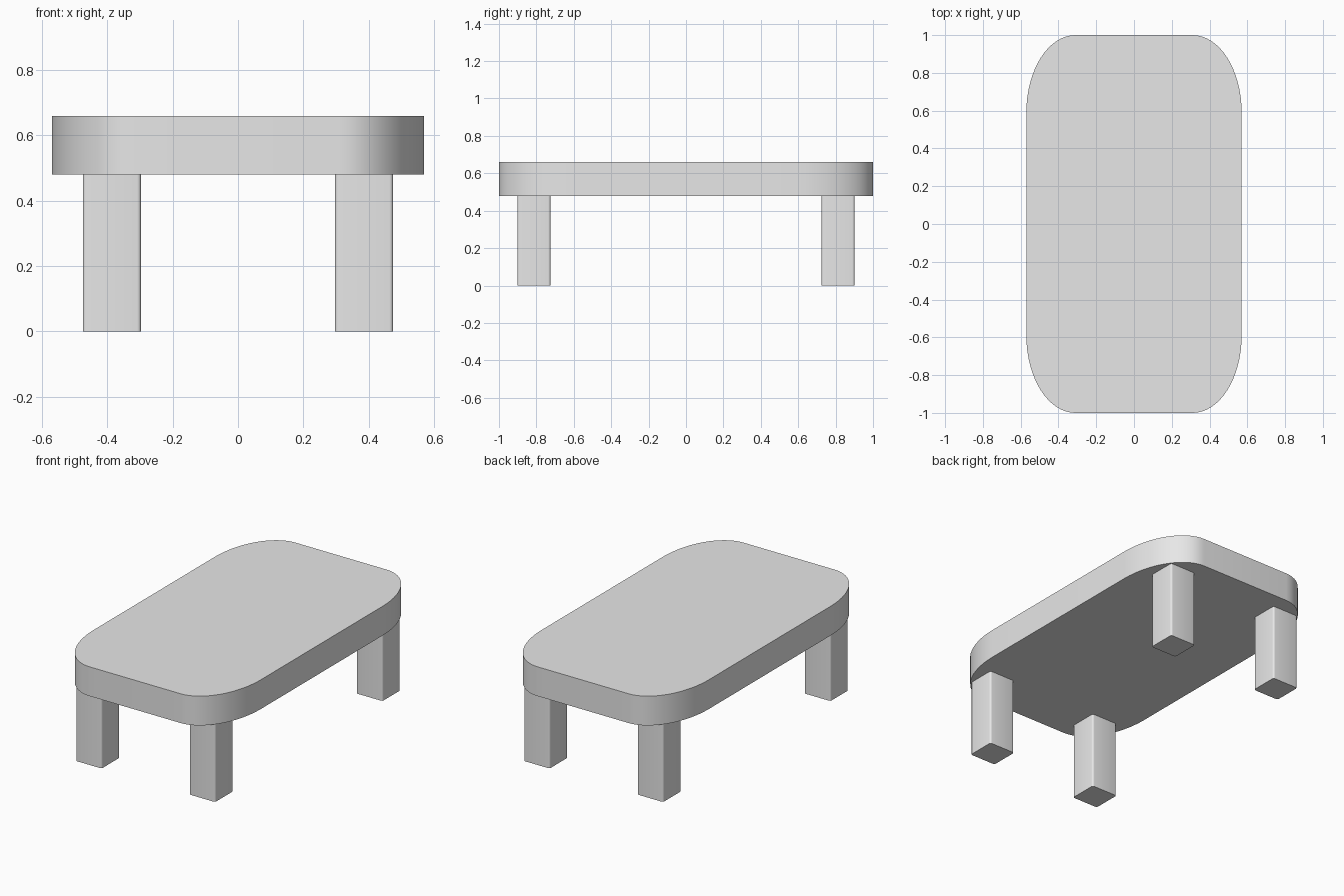
import bpy
import bmesh
import math

cube = bpy.data.objects.get("Cube")
if cube:
    bpy.data.objects.remove(cube, do_unlink=True)

grey = bpy.data.materials.new("light_grey")
grey.use_nodes = True
grey.diffuse_color = (0.8, 0.8, 0.8, 1)
grey.node_tree.nodes["Principled BSDF"].inputs["Base Color"].default_value = (0.8, 0.8, 0.8, 1)


def rounded_slab(name, center, half, radius, z0, z1, steps):
    """Extrude a rectangle whose corners are quarter ellipses."""
    bm = bmesh.new()
    ring = []
    for quarter, (sx, sy) in enumerate([(1, 1), (-1, 1), (-1, -1), (1, -1)]):
        for i in range(steps + 1):
            a = math.pi / 2 * (quarter + i / steps)
            x = center[0] + sx * (half[0] - radius[0]) + radius[0] * math.cos(a)
            y = center[1] + sy * (half[1] - radius[1]) + radius[1] * math.sin(a)
            ring.append(bm.verts.new((x, y, z0)))
    base = bm.faces.new(ring)
    top = bmesh.ops.extrude_face_region(bm, geom=[base], use_keep_orig=True)
    verts = [v for v in top["geom"] if isinstance(v, bmesh.types.BMVert)]
    bmesh.ops.translate(bm, verts=verts, vec=(0, 0, z1 - z0))
    bmesh.ops.recalc_face_normals(bm, faces=bm.faces)
    mesh = bpy.data.meshes.new(name)
    bm.to_mesh(mesh)
    bm.free()
    mesh.materials.append(grey)
    obj = bpy.data.objects.new(name, mesh)
    bpy.context.collection.objects.link(obj)
    bpy.ops.object.select_all(action="DESELECT")
    obj.select_set(True)
    bpy.context.view_layer.objects.active = obj
    bpy.ops.object.shade_smooth_by_angle(angle=math.radians(40))
    return obj


# Thick top with broad elliptical corners
TOP_BOTTOM = 0.48
rounded_slab("table_top", (0, 0), (0.57, 1.0), (0.26, 0.41), TOP_BOTTOM, 0.66, 16)

# Four square legs with slightly softened edges
for side, sx in (("left", 1), ("right", -1)):
    for end, sy in (("front", -1), ("back", 1)):
        rounded_slab(f"{end}_{side}_leg", (sx * 0.386, sy * 0.813), (0.089, 0.088),
                     (0.012, 0.012), 0, TOP_BOTTOM, 4)
